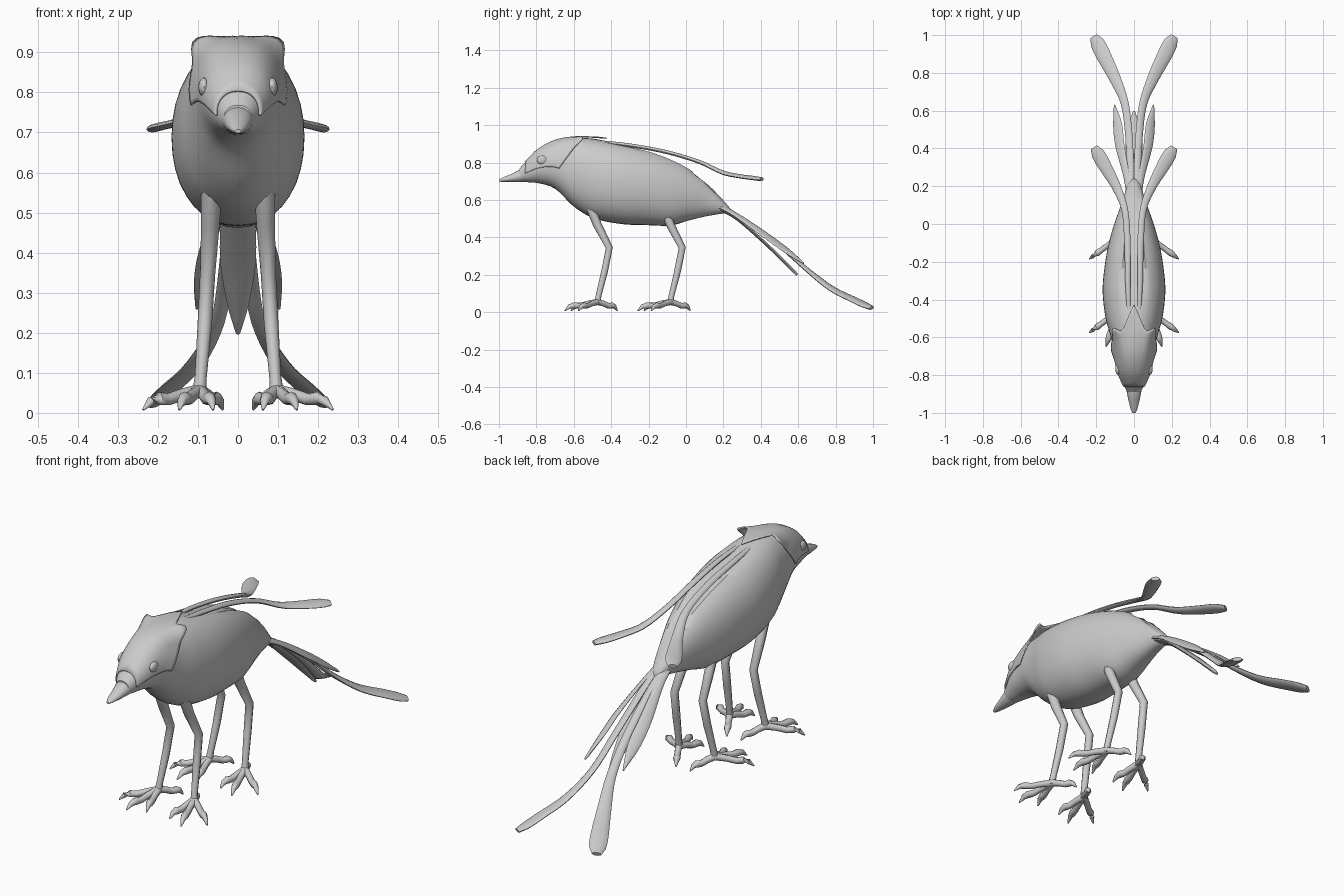
import bpy, bmesh
from math import sin, cos, pi, exp, radians
from mathutils import Vector

if "Cube" in bpy.data.objects:
    bpy.data.objects.remove(bpy.data.objects["Cube"])


def finish(name, bm, angle=40):
    bmesh.ops.recalc_face_normals(bm, faces=bm.faces)
    me = bpy.data.meshes.new(name)
    bm.to_mesh(me)
    bm.free()
    ob = bpy.data.objects.new(name, me)
    bpy.context.collection.objects.link(ob)
    bpy.ops.object.select_all(action='DESELECT')
    ob.select_set(True)
    bpy.context.view_layer.objects.active = ob
    bpy.ops.object.shade_smooth_by_angle(angle=radians(angle))
    return ob


def loft(name, rings, closed=True, angle=40):
    bm = bmesh.new()
    vs = [[bm.verts.new(p) for p in r] for r in rings]
    n = len(rings[0])
    for a, b in zip(vs, vs[1:]):
        for i in range(n if closed else n - 1):
            j = (i + 1) % n
            bm.faces.new((a[i], a[j], b[j], b[i]))
    if closed:
        bm.faces.new(vs[0])
        bm.faces.new(vs[-1])
    return finish(name, bm, angle)


def curve(keys, t):
    """Smooth interpolation of rows whose first column is the parameter."""
    t = min(max(t, keys[0][0]), keys[-1][0])
    i = max(k for k in range(len(keys) - 1) if keys[k][0] <= t)

    def slope(k, c):
        a, b = keys[max(k - 1, 0)], keys[min(k + 1, len(keys) - 1)]
        return (b[c] - a[c]) / (b[0] - a[0])
    p, q = keys[i], keys[i + 1]
    h = q[0] - p[0]
    s = (t - p[0]) / h
    return [(2*s**3 - 3*s*s + 1) * p[c] + (s**3 - 2*s*s + s) * h * slope(i, c)
            + (3*s*s - 2*s**3) * q[c] + (s**3 - s*s) * h * slope(i + 1, c)
            for c in range(1, len(p))]


# Body stations: y, top z, bottom z, half width
BODY = [(-0.89, .768, .70, .036), (-0.85, .81, .695, .055), (-0.79, .868, .69, .08),
        (-0.70, .915, .66, .10), (-0.60, .932, .565, .122), (-0.50, .928, .505, .150),
        (-0.35, .905, .472, .166), (-0.20, .87, .465, .152), (-0.08, .825, .464, .128),
        (0.02, .77, .492, .098), (0.12, .69, .515, .062), (0.20, .60, .528, .036),
        (0.24, .55, .535, .012)]


def body_point(y, a, off=0.0):
    top, bot, w = curve(BODY, y)
    c, s = cos(a), sin(a)
    x = (w + off) * (1 if s > 0 else -1) * abs(s) ** 0.9
    z = (top + bot) / 2 + ((top - bot) / 2 + off) * (1 if c > 0 else -1) * abs(c) ** 0.95
    return x, y, z


# Body, with a shallow trough between the folded wings
rings = []
for k in range(49):
    y = -0.89 + 1.13 * k / 48
    ring = []
    for i in range(36):
        a = 2 * pi * i / 36
        x, yy, z = body_point(y, a)
        if y > -0.48 and cos(a) > 0 and abs(x) < 0.036:
            z -= 0.014 * min(1, (y + 0.48) * 6) * min(1, max(0, (0.22 - y) * 8))
        ring.append((x, yy, z))
    rings.append(ring)
loft("body", rings)

# Beak
BEAK = [(-1.0, .708, .698, .008), (-0.98, .720, .697, .018), (-0.93, .740, .696, .030),
        (-0.88, .768, .695, .040), (-0.84, .77, .70, .045)]
loft("beak", [[(w * sin(2*pi*i/16), y, (t + b)/2 + (t - b)/2 * cos(2*pi*i/16))
               for i in range(16)] for y, t, b, w in BEAK])

# Crest cap: shell over the head with a rear point and two side tufts
rings = []
for k in range(17):
    u = k / 16
    ring = []
    for i in range(41):
        a = radians(-95 + 190 * i / 40)
        d = abs(a)
        tuft = exp(-((d - 0.62) / 0.22) ** 2)
        end = curve([(0, -.425), (.15, -.49), (.4, -.565), (.62, -.55), (.9, -.60), (1.66, -.68)], d)[0]
        y = -0.86 + (end + 0.86) * u
        ring.append(body_point(y, a, 0.004 + u ** 4 * (0.008 + 0.028 * tuft)))
    rings.append(ring)
cap = loft("crest_cap", rings, closed=False)
m = cap.modifiers.new("thickness", 'SOLIDIFY')
m.thickness = 0.006
m.offset = 0


def feather(name, keys, thick=0.009, tilt=0.0, sx=1):
    """Flat plume along keys of (y, x, z, half width)."""
    rings = []
    for k in range(29):
        y = keys[0][0] + (keys[-1][0] - keys[0][0]) * k / 28
        x, z, w = curve(keys, y)
        y2 = min(y + .01, keys[-1][0])
        y1 = y2 - .02
        p, q = curve(keys, y1), curve(keys, y2)
        t = Vector((q[0] - p[0], y2 - y1, q[1] - p[1])).normalized()
        side = t.cross(Vector((tilt, 0, 1))).normalized()
        up = side.cross(t)
        c = Vector((x, y, z))
        w = max(w, 0.003)
        th = min(thick, w)
        ring = [c + side * w * cos(2*pi*i/10) + up * th * sin(2*pi*i/10) for i in range(10)]
        rings.append([(v.x * sx, v.y, v.z) for v in ring])
    loft(name, rings)


def tube(name, pts, radii, n=8, angle=50):
    pts = [Vector(p) for p in pts]
    rings = []
    for i, p in enumerate(pts):
        t = (pts[min(i + 1, len(pts) - 1)] - pts[max(i - 1, 0)]).normalized()
        ref = Vector((1, 0, 0)) if abs(t.x) < 0.75 else Vector((0, 1, 0))
        a = t.cross(ref).normalized()
        b = t.cross(a)
        rings.append([p + radii[i] * (a * cos(2*pi*k/n) + b * sin(2*pi*k/n)) for k in range(n)])
    loft(name, rings, angle=angle)


CREST = [(-.52, .025, .915, .010), (-.3, .033, .892, .014), (-.1, .035, .855, .017),
         (.08, .05, .80, .018), (.2, .095, .745, .025), (.3, .15, .725, .034),
         (.37, .19, .716, .036), (.405, .212, .71, .02)]
LONG = [(.12, .02, .61, .018), (.3, .02, .50, .02), (.5, .03, .355, .02),
        (.65, .052, .225, .022), (.78, .105, .125, .032), (.9, .165, .065, .040),
        (.96, .195, .036, .038), (.992, .213, .022, .022)]
OUTER = [(.12, .025, .59, .012), (.25, .04, .53, .018), (.42, .075, .415, .028),
         (.53, .088, .335, .027), (.63, .103, .26, .003)]
MIDDLE = [(.12, 0, .57, .03), (.25, 0, .515, .04), (.4, 0, .39, .045),
          (.52, 0, .275, .028), (.595, 0, .20, .006)]
feather("middle_tail_feather", MIDDLE)

for side, sx in (("left", 1), ("right", -1)):
    # Plumes and tail feathers
    feather("crest_plume_" + side, CREST, 0.010, 0.15, sx)
    feather("long_tail_feather_" + side, LONG, 0.010, 0.2, sx)
    feather("outer_tail_feather_" + side, OUTER, 0.007, 0.5, sx)

    # Eye
    bm = bmesh.new()
    bmesh.ops.create_uvsphere(bm, u_segments=16, v_segments=10, radius=1)
    for v in bm.verts:
        v.co = (sx * 0.085 + v.co.x * .014, -0.768 + v.co.y * .03, .813 + v.co.z * .024)
    finish("eye_" + side, bm)

    # Legs and feet, front and rear pairs
    for pair, dy in (("front", 0), ("rear", 0.39)):
        tag = pair + "_" + side
        tube("leg_" + tag,
             [(sx*x, y + dy, z) for x, y, z in
              ((.066, -.51, .56), (.069, -.475, .47), (.076, -.41, .345), (.083, -.435, .22),
               (.093, -.467, .09), (.097, -.475, .045))],
             [.026, .023, .019, .018, .015, .018])
        for toe, (tx, ty) in (("outer_toe_", (.237, -.575)), ("middle_toe_", (.147, -.648)),
                              ("inner_toe_", (.062, -.615)), ("back_toe_", (.038, -.367))):
            ax, ay = .096, -.472
            path = [(0, .055), (.3, .046), (.55, .034), (.72, .036), (.86, .030), (1, .008)]
            tube(toe + tag,
                 [(sx*(ax + (tx - ax)*f), ay + (ty - ay)*f + dy, z) for f, z in path],
                 [.017, .015, .015, .017, .012, .003])
